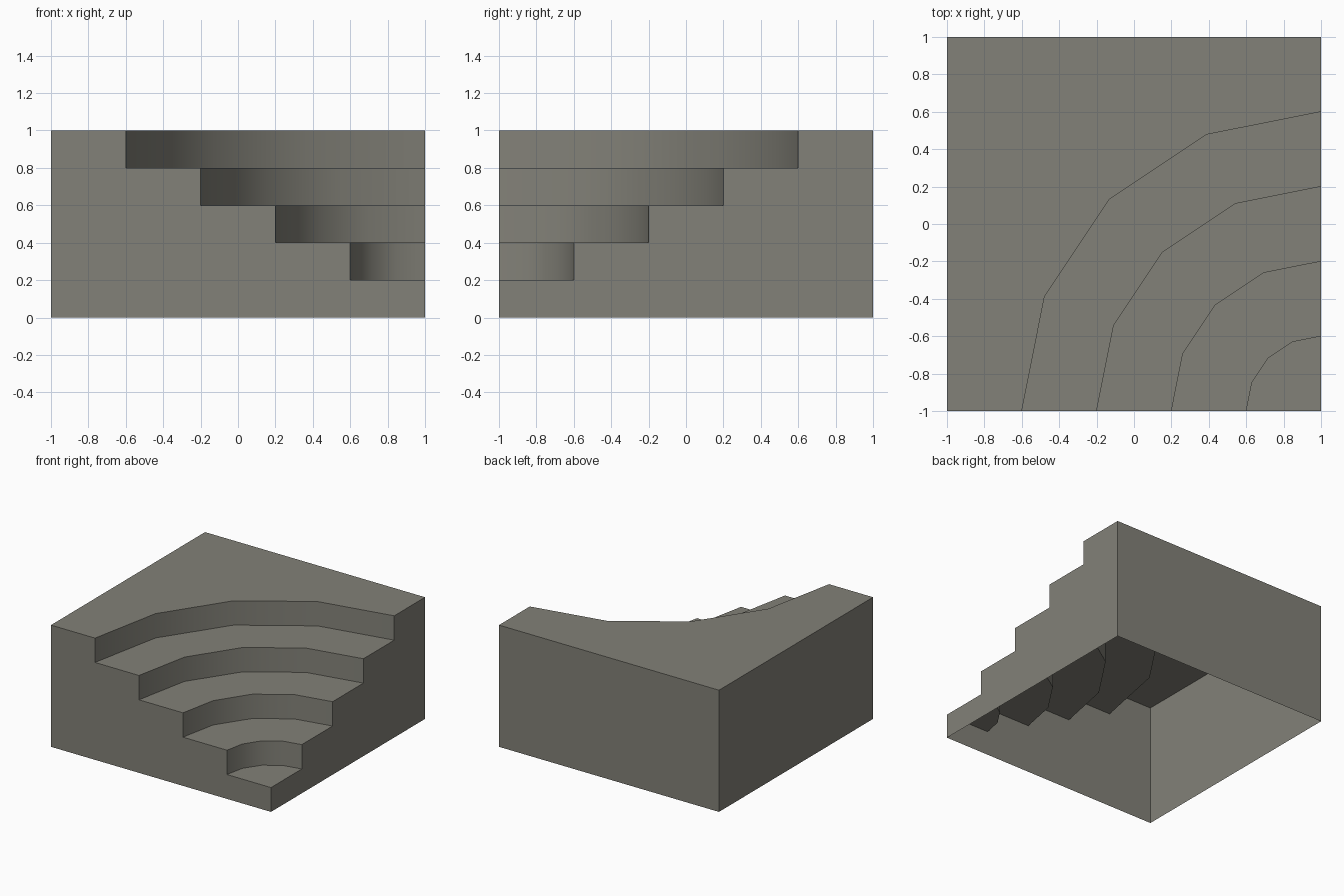
import bpy
import bmesh
import math

if "Cube" in bpy.data.objects:
    bpy.data.objects.remove(bpy.data.objects["Cube"])

STEP = 0.2                       # rise of each step
RADII = [0.4, 0.8, 1.2, 1.6]     # riser radii around the front right corner
SEGMENTS = 4                     # facets per quarter turn

bm = bmesh.new()


def face(points, smooth=False):
    f = bm.faces.new([bm.verts.new(p) for p in points])
    f.smooth = smooth


def arc(r, z):
    """Quarter arc from the front wall round to the right wall."""
    angles = [math.pi - i * math.pi / 2 / SEGMENTS for i in range(SEGMENTS + 1)]
    return [(1 + r * math.cos(a), -1 + r * math.sin(a), z) for a in angles]


# curved treads and risers
inner = [(1, -1)]
profile = [(0, STEP)]            # stepped outline as (distance from corner, height)
for k, r in enumerate(RADII):
    z = STEP * (k + 1)
    low, high = arc(r, z), arc(r, z + STEP)
    face([(p[0], p[1], z) for p in inner] + low[::-1])
    for i in range(SEGMENTS):
        face([low[i], low[i + 1], high[i + 1], high[i]], smooth=True)
    inner = low
    profile += [(r, z), (r, z + STEP)]

# top landing
face(arc(RADII[-1], 1) + [(1, 1, 1), (-1, 1, 1), (-1, -1, 1)])

# stepped front and right walls
outline = [(2, 0), (0, 0)] + profile + [(2, 1)]
face([(1 - d, -1, z) for d, z in outline])
face([(1, -1 + d, z) for d, z in reversed(outline)])

# plain back and left walls, underside stays open
face([(1, 1, 0), (-1, 1, 0), (-1, 1, 1), (1, 1, 1)])
face([(-1, 1, 0), (-1, -1, 0), (-1, -1, 1), (-1, 1, 1)])

bmesh.ops.remove_doubles(bm, verts=bm.verts, dist=1e-4)
mesh = bpy.data.meshes.new("inner_corner_stairs")
bm.to_mesh(mesh)
bm.free()

stone = bpy.data.materials.new("warm grey stone")
stone.diffuse_color = (0.225, 0.22, 0.188, 1)
stone.use_nodes = True
stone.node_tree.nodes["Principled BSDF"].inputs["Base Color"].default_value = stone.diffuse_color
mesh.materials.append(stone)

stairs = bpy.data.objects.new("inner_corner_stairs", mesh)
bpy.context.collection.objects.link(stairs)

# smooth risers, crisp step edges
bpy.context.view_layer.objects.active = stairs
stairs.select_set(True)
bpy.ops.object.shade_smooth_by_angle(angle=math.radians(30))
